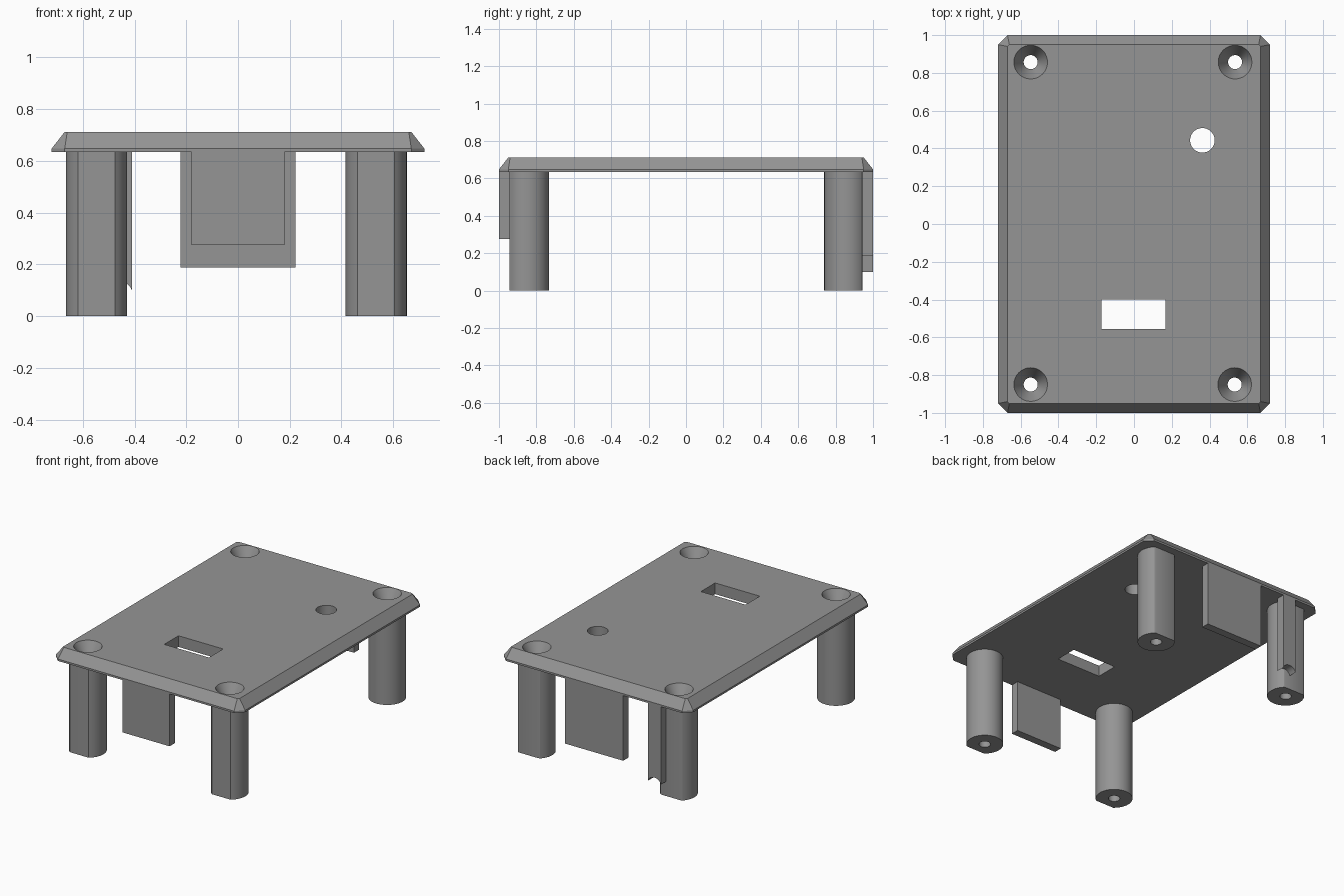
import bpy, bmesh, math

if "Cube" in bpy.data.objects:
    bpy.data.objects.remove(bpy.data.objects["Cube"])

grey = bpy.data.materials.new("mid grey")
grey.diffuse_color = (0.3, 0.3, 0.3, 1)
grey.use_nodes = True
grey.node_tree.nodes["Principled BSDF"].inputs["Base Color"].default_value = grey.diffuse_color

UNDER, LIP, TOP = 0.635, 0.648, 0.712
FLAT = 0.944
LEGS = {"front_left": (-0.547, -0.85), "front_right": (0.533, -0.85),
        "back_left": (-0.547, 0.857), "back_right": (0.535, 0.857)}


def loft(name, rings):
    """Solid skinned through rings of equal point count."""
    bm = bmesh.new()
    vs = [[bm.verts.new(p) for p in r] for r in rings]
    n = len(vs[0])
    for a, b in zip(vs, vs[1:]):
        for i in range(n):
            j = (i + 1) % n
            bm.faces.new((a[i], a[j], b[j], b[i]))
    bm.faces.new(vs[0][::-1])
    bm.faces.new(vs[-1])
    bmesh.ops.recalc_face_normals(bm, faces=bm.faces)
    me = bpy.data.meshes.new(name)
    bm.to_mesh(me)
    bm.free()
    me.materials.append(grey)
    ob = bpy.data.objects.new(name, me)
    bpy.context.collection.objects.link(ob)
    return ob


def box(name, x0, x1, y0, y1, z0, z1):
    pts = [(x0, y0), (x1, y0), (x1, y1), (x0, y1)]
    return loft(name, [[(x, y, z) for x, y in pts] for z in (z0, z1)])


def circle(x, y, r, z, n=48):
    return [(x + r * math.cos(2 * math.pi * i / n),
             y + r * math.sin(2 * math.pi * i / n), z) for i in range(n)]


def cut_rect(hx, hy, c, z):
    """Rectangle with cut corners."""
    return [(-hx + c, -hy, z), (hx - c, -hy, z), (hx, -hy + c, z), (hx, hy - c, z),
            (hx - c, hy, z), (-hx + c, hy, z), (-hx, hy - c, z), (-hx, -hy + c, z)]


def cut(ob, cutters):
    for c in cutters:
        m = ob.modifiers.new("cut", 'BOOLEAN')
        m.operation, m.solver, m.object = 'DIFFERENCE', 'EXACT', c
        c.hide_render = True
    bpy.context.view_layer.objects.active = ob
    for m in list(ob.modifiers):
        bpy.ops.object.modifier_apply(modifier=m.name)


def smooth(ob):
    bpy.ops.object.select_all(action='DESELECT')
    ob.select_set(True)
    bpy.context.view_layer.objects.active = ob
    bpy.ops.object.shade_smooth_by_angle(angle=math.radians(25))


# Lid plate with bevelled rim
plate = loft("lid_plate", [cut_rect(0.72, 1.0, 0.05, UNDER),
                           cut_rect(0.72, 1.0, 0.05, LIP),
                           cut_rect(0.67, 0.95, 0.01, TOP)])

# Screw posts with an outer flat, and countersunk screw holes
helpers, drills = [], []
for name, (x, y) in LEGS.items():
    ring = [(px, max(-FLAT, min(FLAT, py))) for px, py, _ in circle(x, y, 0.118, 0)]
    post = loft(name + "_post", [[(px, py, z) for px, py in ring] for z in (0, UNDER)])
    bmd = bmesh.new()
    bmd.from_mesh(post.data)
    bmesh.ops.dissolve_limit(bmd, angle_limit=0.001, verts=bmd.verts, edges=bmd.edges)
    bmd.to_mesh(post.data)
    bmd.free()
    drill = loft("drill", [circle(x, y, 0.037, -0.1), circle(x, y, 0.037, TOP - 0.1),
                           circle(x, y, 0.089, TOP), circle(x, y, 0.089, TOP + 0.1)])
    cut(post, [drill])
    smooth(post)
    drills.append(drill)

# Round hole and rectangular slot in the lid
hole = loft("round_cutter", [circle(0.362, 0.443, 0.065, z) for z in (0.5, 0.9)])
slot = box("slot_cutter", -0.173, 0.167, -0.555, -0.4, 0.5, 0.9)
helpers = drills + [hole, slot]
cut(plate, helpers)
smooth(plate)

# Hanging end panels
box("front_panel", -0.18, 0.18, -1.0, -FLAT, 0.275, UNDER)
box("back_panel", -0.222, 0.222, FLAT, 1.0, 0.187, UNDER)

# Cable strip with an arched lower end
cx, hw, rise = -0.46, 0.05, 0.035
rad = (hw * hw + rise * rise) / (2 * rise)
arch = [(cx - hw + 2 * hw * i / 12) for i in range(13)]
prof = [(x, 0.1 + math.sqrt(rad ** 2 - (x - cx) ** 2) - (rad - rise)) for x in arch]
prof += [(cx + hw, UNDER), (cx - hw, UNDER)]
strip = loft("cable_strip", [[(x, y, z) for x, z in prof] for y in (FLAT - 0.004, 1.0)])
smooth(strip)

for h in helpers:
    bpy.data.objects.remove(h)
